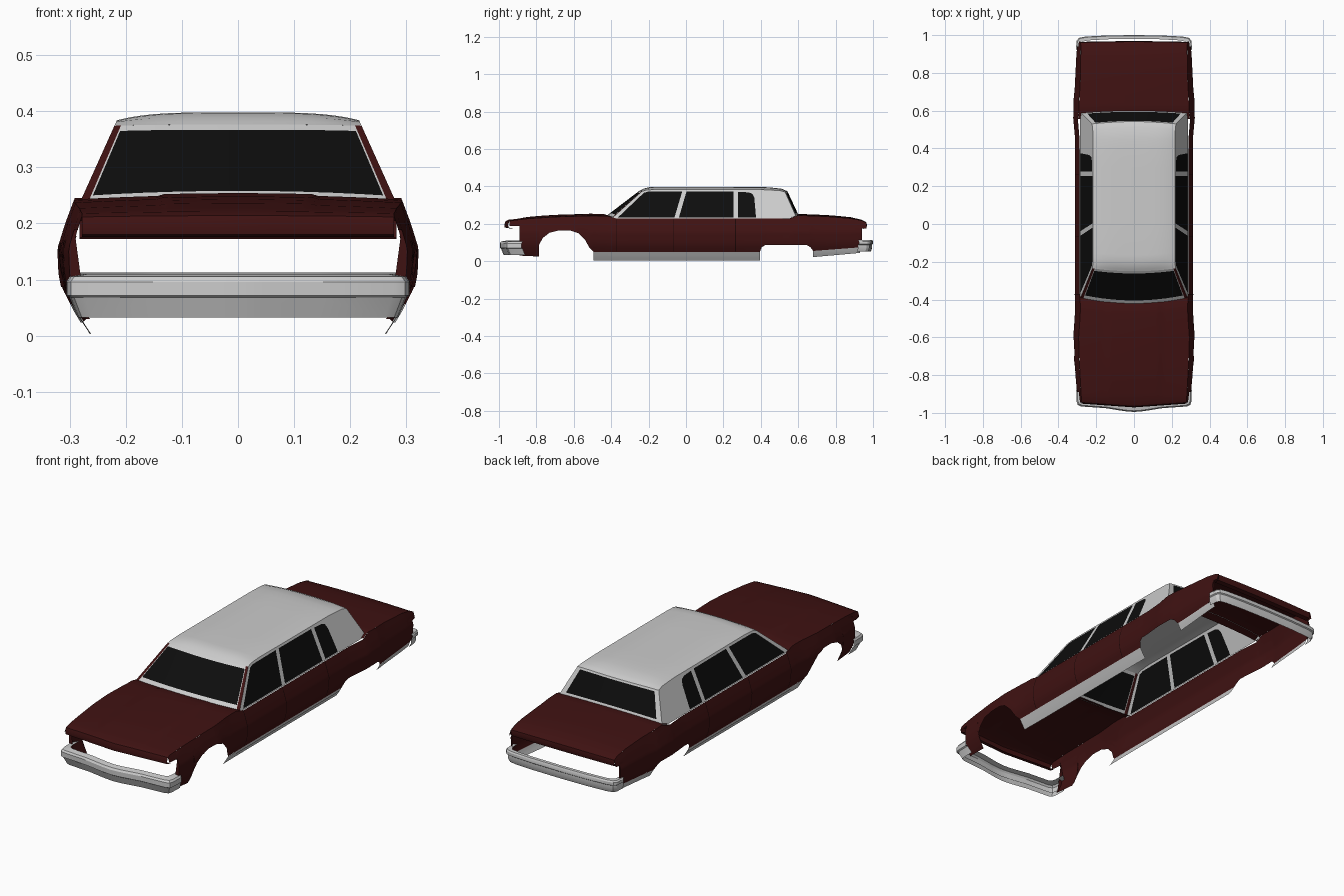
import bpy, bmesh, math
from mathutils import Vector

if "Cube" in bpy.data.objects:
    bpy.data.objects.remove(bpy.data.objects["Cube"])


def material(name, rgb):
    m = bpy.data.materials.new(name)
    m.diffuse_color = (*rgb, 1)
    m.use_nodes = True
    m.node_tree.nodes["Principled BSDF"].inputs["Base Color"].default_value = m.diffuse_color
    return m


RED = material("dark_red_paint", (0.05, 0.006, 0.006))
GLASS = material("dark_glass", (0.004, 0.004, 0.004))
SEAM = material("seam_dark", (0.012, 0.002, 0.002))
GREY = material("plain_grey", (0.8, 0.8, 0.8))


def interp(pts, t):
    if t <= pts[0][0]:
        return pts[0][1]
    for (a, va), (b, vb) in zip(pts, pts[1:]):
        if t <= b:
            return va + (vb - va) * (t - a) / (b - a)
    return pts[-1][1]


def finish(name, bm, mats, mirror=True):
    bmesh.ops.recalc_face_normals(bm, faces=bm.faces[:])
    me = bpy.data.meshes.new(name)
    bm.to_mesh(me)
    bm.free()
    ob = bpy.data.objects.new(name, me)
    bpy.context.collection.objects.link(ob)
    for m in mats:
        me.materials.append(m)
    if mirror:
        md = ob.modifiers.new("mirror", 'MIRROR')
        md.use_clip = True
    bpy.ops.object.select_all(action='DESELECT')
    ob.select_set(True)
    bpy.context.view_layer.objects.active = ob
    bpy.ops.object.shade_smooth_by_angle(angle=math.radians(30))
    return ob


def grid(name, rows, mats=(), mirror=True, pick=None):
    """Skin a list of equal-length point rows."""
    bm = bmesh.new()
    vs = [[bm.verts.new(p) for p in r] for r in rows]
    for i in range(len(vs) - 1):
        for j in range(len(vs[0]) - 1):
            f = bm.faces.new((vs[i][j], vs[i + 1][j], vs[i + 1][j + 1], vs[i][j + 1]))
            if pick:
                f.material_index = pick(i, j)
    return finish(name, bm, mats, mirror)


# Body shape: section (z, x), plan width (y, x), shoulder height (y, z)
SECTION = [(0, .268), (.025, .285), (.05, .30), (.085, .315), (.11, .32), (.155, .322),
           (.2, .308), (.24, .293), (.26, .288)]
WIDTH = [(-.97, .292), (-.89, .302), (-.72, .317), (-.6, .322), (-.47, .313), (.45, .312),
         (.56, .322), (.66, .32), (.72, .314), (.9, .305), (.97, .297)]
TOP = [(-.965, .203), (-.93, .218), (-.85, .227), (-.7, .237), (-.5, .243), (-.42, .242),
       (-.37, .228), (.55, .228), (.6, .245), (.75, .239), (.88, .229), (.94, .218), (.965, .205)]
ARCHES = [(-.89, .188), (-.8899, .03), (-.786, .025), (-.785, .09), (-.765, .125), (-.73, .152),
          (-.68, .165), (-.62, .165), (-.575, .15), (-.54, .115), (-.515, .07), (-.495, .05),
          (.395, .05), (.405, .075), (.425, .087), (.645, .087), (.665, .075), (.68, .055),
          (.94, .075), (.9401, .175)]


def top(y):
    return interp(TOP, y)


def side_x(y, z):
    return interp(SECTION, z) * interp(WIDTH, y) / .322


def panel(name, ys, bot, up, mat, n=16, off=0):
    rows = []
    for y in ys:
        a, b = bot(y), up(y)
        zs = [a + (b - a) * k / n for k in range(n + 1)]
        rows.append([(side_x(y, z) + off, y, z) for z in zs])
    return grid(name, rows, [mat] if mat else [])


# Body sides with wheel arches
ys = sorted({p[0] for p in ARCHES + TOP + WIDTH if -.945 < p[0] <= .965} | {-.945}
            | {-.3 + .1 * k for k in range(8)})
panel("body_side", ys, lambda y: interp(ARCHES, y), top, RED)

# Bright sill, rear quarter trim and door seams
panel("sill", [-.495 + .0894 * k for k in range(11)][:10] + [.395], lambda y: .003, lambda y: .05, None, 4)
panel("rear_quarter_trim", [.68, .75, .82, .88, .93],
      lambda y: .022 + (y - .68) * .09, lambda y: .055 + (y - .68) * .077, None, 3)
panel("sill_moulding", [-.42, -.1, .2, .39], lambda y: .03, lambda y: .05, None, 2, .002)
for i, y in enumerate((-.375, -.07, .262)):
    panel("door_seam_%d" % i, [y, y + .004], lambda y: .052, lambda y: .227, SEAM, 12, .001)

# Fender end returns at the front and rear openings
for name, y, z0, z1 in (("front_fender_return", -.89, .03, .188), ("rear_fender_return", .94, .075, .178)):
    zs = [z0 + (z1 - z0) * k / 6 for k in range(7)]
    grid(name, [[(side_x(y, z), y, z) for z in zs],
                [(min(.293, side_x(y, z) - .006), y, z) for z in zs]], [RED])


# Hood and trunk lid, each with a rolled-down end
def deck(name, stations, lip, bow, crease):
    us = [0, .2, .4, .46, .5, .6, .75, .88, .95, 1]
    rows = []
    y0 = stations[0]
    for dy, z in lip:
        rows.append([(u * side_x(y0, top(y0)), y0 + dy + bow(y0, u), z) for u in us])
    for y in stations:
        k = min(1, abs(y - y0) / .12)
        r = []
        for u in us:
            rise = .008 * (1 - u ** 2) * (.3 + .7 * k) + (crease * k if u <= .46 else 0)
            r.append((u * side_x(y, top(y)), y + bow(y, u), top(y) + rise))
        rows.append(r)
    grid(name, rows, [RED])


deck("hood", [-.945, -.93, -.9, -.85, -.78, -.7, -.6, -.5, -.46, -.42, -.37],
     [(.02, .176), (-.004, .18), (-.006, .195)],
     lambda y, u: -.02 * (1 - u) if y < -.9 else -.025 * (1 - u * u) * max(0, (y + .6) / .2), .003)
deck("trunk_lid", [.965, .94, .88, .81, .75, .68, .64, .6, .56],
     [(-.025, .172), (-.002, .175), (.003, .19)], lambda y, u: -.004 * u * u, 0)

# Roof with crowned top
EDGE = [(-.235, .374), (-.21, .381), (-.15, .384), (.4, .383), (.5, .378), (.53, .37)]


def lean_x(z):
    return .286 - (z - .228) * .45


def crown(u, y):
    return .014 * (1 - u ** 4) * min(1, .15 + (y + .235) / .06, .3 + (.53 - y) / .08)


us = [k / 10 for k in range(11)]
rows = []
for y in (-.235, -.225, -.21, -.18, -.15, 0, .15, .3, .4, .45, .5, .515, .53):
    z = interp(EDGE, y)
    bow = -.015 if y < -.1 else (.012 if y > .45 else 0)
    rows.append([(u * lean_x(z), y + bow * (1 - u * u), z + crown(u, y)) for u in us])
grid("roof", rows)


# Windshield and rear window, with surrounds
def screen(name, yb, yt, zb, zt, bow_b, bow_t, frame, edge):
    cols = [0, .2, .4, .6, .8, 1 - edge, 1 - edge + .012, 1]
    rows = []
    for v in (0, .06, .1, .5, .93, .96, 1):
        r = []
        for u in cols:
            k = 1 - u * u
            b = Vector((u * lean_x(zb), yb + bow_b * k, zb + .01 * k))
            t = Vector((u * lean_x(zt), yt + bow_t * k, zt + crown(u, yt)))
            r.append(b.lerp(t, v))
        rows.append(r)

    def pick(i, j):
        if j == 6:
            return 1
        return 2 if i in (0, 1, 4, 5) or j == 5 else 0
    grid(name, rows, [GLASS, frame, GREY], True, pick)


screen("windshield", -.39, -.235, .235, .374, -.032, -.015, RED, .065)
screen("rear_window", .588, .53, .24, .37, .012, .012, GREY, .1)

# Side window frames with real openings, then the glass
OUTLINE = [(-.397, .228), (-.39, .235), (-.235, .374), (-.21, .381), (-.15, .384), (.4, .383),
           (.5, .378), (.53, .37), (.588, .24), (.592, .228)]
WINDOWS = [[(-.365, .233), (-.225, .366), (-.2, .373), (-.02, .374), (-.062, .233)],
           [(-.038, .233), (.003, .374), (.255, .373), (.255, .233)],
           [(.278, .233), (.278, .371), (.335, .368), (.355, .36), (.365, .34), (.373, .25), (.373, .233)]]


def loop_edges(bm, pts):
    vs = [bm.verts.new((lean_x(z), y, z)) for y, z in pts]
    return vs, [bm.edges.new((vs[i - 1], vs[i])) for i in range(len(vs))]


bm = bmesh.new()
edges = []
for pts in [OUTLINE] + WINDOWS:
    edges += loop_edges(bm, pts)[1]
bmesh.ops.triangle_fill(bm, use_beauty=True, use_dissolve=False, edges=edges,
                        normal=Vector((1, 0, .45)).normalized())
finish("side_window_frame", bm, [])
bm = bmesh.new()
for pts in WINDOWS:
    bm.faces.new(loop_edges(bm, pts)[0])
finish("side_glass", bm, [GLASS])


# Bumpers: a section carried along a half plan path
def bumper(name, path, section):
    s = 1 if path[0][1] > 0 else -1
    grid(name, [[(x * (1 + d / .3), y + d * s, z) for d, z in section] for x, y in path])


bumper("front_bumper", [(0, -.995), (.05, -.991), (.15, -.975), (.28, -.966), (.298, -.958), (.304, -.94), (.306, -.88)],
       [(-.032, .11), (-.006, .105), (0, .096), (0, .072), (-.006, .068), (-.02, .032)])
bumper("rear_bumper", [(0, 1.0), (.15, .998), (.26, .992), (.292, .985), (.304, .97), (.307, .925)],
       [(-.02, .113), (-.004, .113), (0, .106), (0, .092), (-.005, .088), (-.005, .07), (-.012, .052)])
